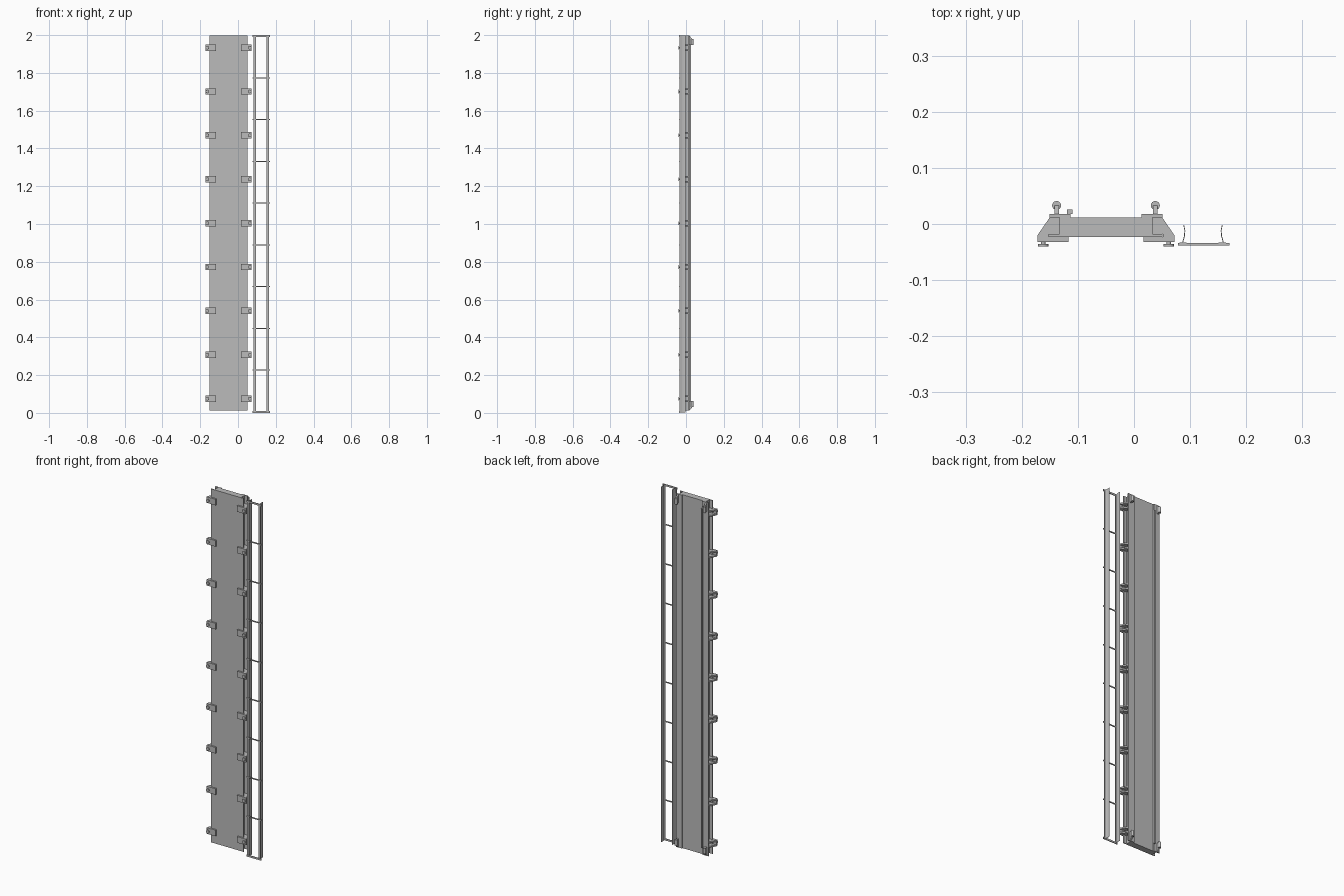
import bpy
import bmesh
from mathutils import Vector

cube = bpy.data.objects.get("Cube")
if cube:
    bpy.data.objects.remove(cube, do_unlink=True)

grey = bpy.data.materials.new("steel_grey")
grey.use_nodes = True
grey.diffuse_color = (0.5, 0.5, 0.5, 1)
grey.node_tree.nodes["Principled BSDF"].inputs["Base Color"].default_value = (0.5, 0.5, 0.5, 1)

MID = -0.05            # centre line of the panel
BOTTOM, TOP = 0.012, 1.997
CENTRE = (BOTTOM + TOP) / 2


def finish(name, bm):
    bmesh.ops.recalc_face_normals(bm, faces=bm.faces)
    mesh = bpy.data.meshes.new(name)
    bm.to_mesh(mesh)
    bm.free()
    mesh.materials.append(grey)
    obj = bpy.data.objects.new(name, mesh)
    bpy.context.collection.objects.link(obj)
    return obj


def prism(name, points, depth):
    """Extrude a closed outline of 3D points along a vector."""
    bm = bmesh.new()
    face = bm.faces.new([bm.verts.new(p) for p in points])
    new = bmesh.ops.extrude_face_region(bm, geom=[face])["geom"]
    verts = [v for v in new if isinstance(v, bmesh.types.BMVert)]
    bmesh.ops.translate(bm, verts=verts, vec=depth)
    return finish(name, bm)


def column(name, outline, z0, z1):
    return prism(name, [(x, y, z0) for x, y in outline], Vector((0, 0, z1 - z0)))


def box(name, x0, x1, y0, y1, z0, z1):
    return column(name, [(x0, y0), (x1, y0), (x1, y1), (x0, y1)], z0, z1)


def cylinder(name, centre, radius, depth, along_y=False):
    bm = bmesh.new()
    bmesh.ops.create_cone(bm, cap_ends=True, segments=16, radius1=radius,
                          radius2=radius, depth=depth)
    if along_y:
        for v in bm.verts:
            v.co = Vector((v.co.x, v.co.z, v.co.y))
    bmesh.ops.translate(bm, verts=bm.verts, vec=centre)
    obj = finish(name, bm)
    bpy.ops.object.select_all(action='DESELECT')
    obj.select_set(True)
    bpy.context.view_layer.objects.active = obj
    bpy.ops.object.shade_smooth_by_angle()
    return obj


# Panel: wide front sheet over a narrower core
box("front_sheet", MID - 0.102, MID + 0.101, -0.023, -0.018, BOTTOM, TOP)
box("panel_core", MID - 0.083, MID + 0.083, -0.018, 0.012, BOTTOM, TOP)
box("cable_strip", -0.119, -0.11, 0.018, 0.026, BOTTOM + 0.04, TOP - 0.04)

for s, side in ((-1, "right"), (1, "left")):
    def X(d):
        return MID + s * d

    # Rear edge rail
    box(f"{side}_edge_rail", X(0.063), X(0.101), 0.012, 0.018, BOTTOM, TOP)

    # Rounded end lugs with a sloping web
    for e, end in ((-1, "lower"), (1, "upper")):
        tip = CENTRE + e * (TOP - CENTRE)
        web = [(0.018, 0), (0.033, 0.018), (0.033, 0.05), (0.018, 0.05)]
        prism(f"{side}_{end}_lug_web",
              [(X(0.088) - 0.004, y, tip - e * d) for y, d in web],
              Vector((0.008, 0, 0)))
        cylinder(f"{side}_{end}_lug", (X(0.088), 0.033, tip - e * 0.034), 0.008, 0.032)

    # Clamping brackets, each with two gussets and a bolt
    for i in range(9):
        z = CENTRE + (i - 4) * 0.2323
        tag = f"{side}_bracket_{i + 1}"
        box(tag + "_plate", X(0.067), X(0.122), -0.032, -0.023, z - 0.017, z + 0.017)
        gusset = [(0.122, -0.023), (0.122, -0.02), (0.1, 0.012),
                  (0.083, 0.012), (0.083, -0.018), (0.102, -0.018), (0.102, -0.023)]
        for z0 in (z - 0.017, z + 0.009):
            column(tag + "_gusset", [(X(d), y) for d, y in gusset], z0, z0 + 0.008)
        cylinder(tag + "_bolt_shank", (X(0.112), -0.034, z), 0.004, 0.006, True)
        cylinder(tag + "_bolt_head", (X(0.112), -0.038, z), 0.0095, 0.004, True)

# Ladder rails: thin bent sheets with a front flange
T = 0.0015
bend = [(0.0, -0.002), (0.002, -0.012), (0.001, -0.022), (-0.002, -0.033)]
for x, s, side in ((0.088, 1, "right"), (0.158, -1, "left")):
    outline = [(x + s * d, y) for d, y in bend]
    outline += [(px + s * T, py) for px, py in reversed(outline)]
    column(f"ladder_{side}_rail", outline, 0.002, 1.998)
    box(f"ladder_{side}_flange", x - 0.007, x + 0.006, -0.035, -0.033, 0.002, 1.998)

# Ladder rungs
for i in range(10):
    half = 0.005 if i in (0, 9) else 0.003
    z = 0.005 + i * 1.99 / 9
    box(f"ladder_rung_{i + 1}", 0.078, 0.17, -0.038, -0.034, z - half, z + half)
